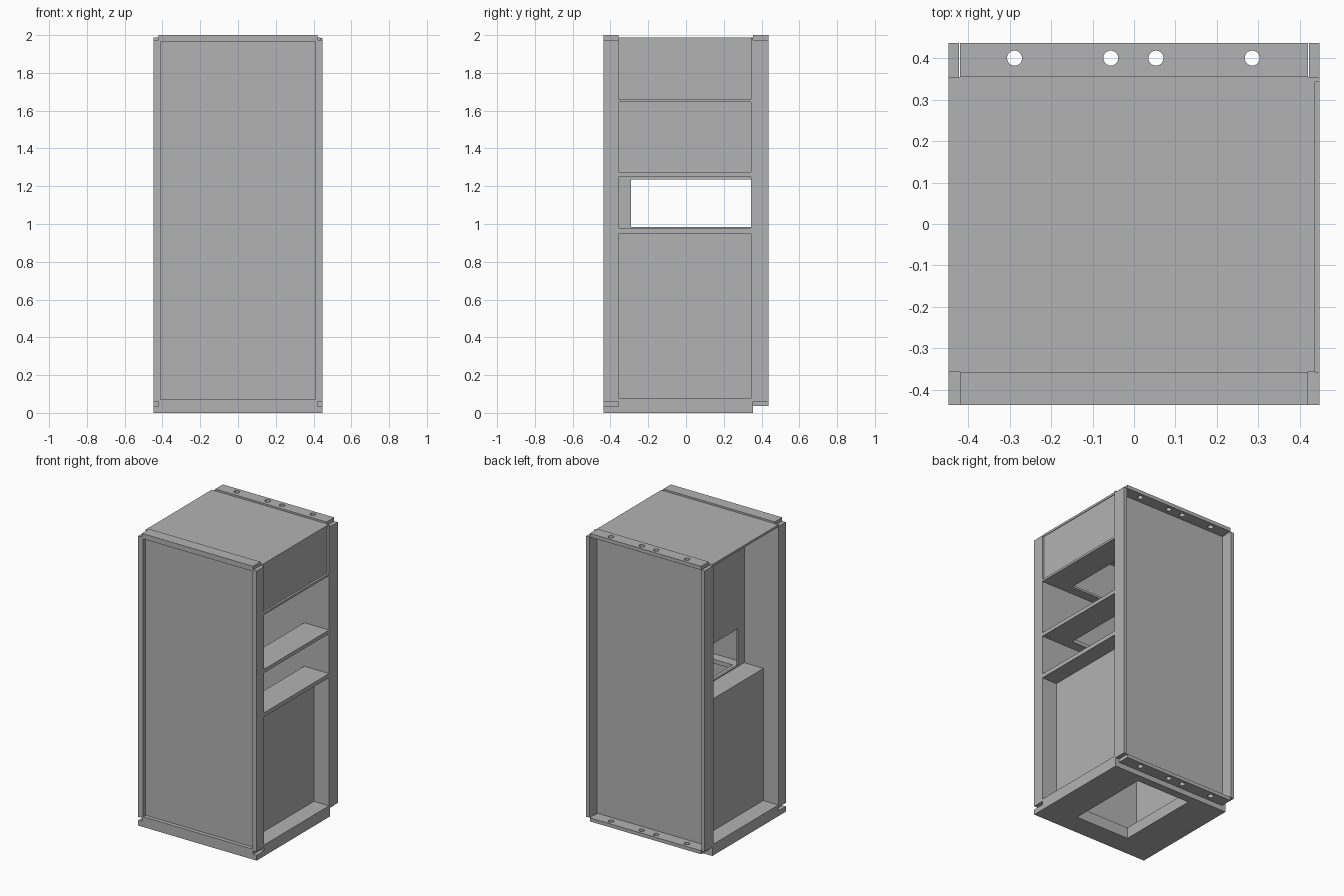
import bpy

cube = bpy.data.objects.get("Cube")
if cube:
    bpy.data.objects.remove(cube, do_unlink=True)

grey = bpy.data.materials.new("plain grey")
grey.use_nodes = True
colour = (0.45, 0.45, 0.45, 1)
grey.diffuse_color = colour
for node in grey.node_tree.nodes:
    if node.type == 'BSDF_PRINCIPLED':
        node.inputs["Base Color"].default_value = colour


def box(name, x, y, z):
    """Box from three (low, high) ranges."""
    bpy.ops.mesh.primitive_cube_add(size=1)
    ob = bpy.context.object
    ob.name = name
    ob.location = [sum(r) / 2 for r in (x, y, z)]
    ob.scale = [r[1] - r[0] for r in (x, y, z)]
    bpy.ops.object.transform_apply(location=True, rotation=False, scale=True)
    ob.data.materials.append(grey)
    return ob


def cut(ob, cutter):
    """Subtract the cutter from the part, then discard it."""
    mod = ob.modifiers.new("cut", 'BOOLEAN')
    mod.operation = 'DIFFERENCE'
    mod.solver = 'EXACT'
    mod.object = cutter
    bpy.ops.object.select_all(action='DESELECT')
    bpy.context.view_layer.objects.active = ob
    ob.select_set(True)
    bpy.ops.object.modifier_apply(modifier=mod.name)
    bpy.data.objects.remove(cutter, do_unlink=True)


HALF = 0.447                  # half width
FRONT, BACK = -0.437, 0.437   # outer faces
IN_F, IN_B = -0.357, 0.355    # inner faces of front and back
DUCT_X, DUCT_Y = -0.19, -0.29
inside = (IN_F, IN_B)
rail_x = (-0.42, 0.42)

# Base: full plate, narrower front step, floor
base = box("base_plate", (-HALF, HALF), (FRONT, IN_B), (0, 0.036))
floor = box("floor", (-HALF, HALF), inside, (0.036, 0.076))
box("front_bottom_rail", rail_x, (FRONT, IN_F), (0.036, 0.06))
box("front_sill", (-HALF, HALF), (FRONT, IN_F), (0.06, 0.07))
for part in (base, floor):
    cut(part, box("cutter", (DUCT_X, 0.22), (DUCT_Y, 0.3), (-0.1, 0.2)))

# Front and back panels
box("front_panel", (-0.42, 0.42), (-0.41, IN_F), (0.07, 1.975))
box("back_panel", (-HALF, HALF), (IN_B - 0.012, IN_B), (0.036, 1.985))

# Corner posts
for side, s in (("left", 1), ("right", -1)):
    fx = sorted((s * 0.41, s * HALF))
    bx = sorted((s * 0.422, s * HALF))
    box(side + "_front_post", fx, (FRONT, IN_F), (0.06, 1.975))
    box(side + "_back_post", bx, (IN_B, BACK), (0.06, 1.975))

# Top rails and drilled back rails
box("front_top_rail", rail_x, (FRONT, IN_F), (1.965, 2))
for name, z in (("back_top_rail", (1.975, 2)), ("back_bottom_rail", (0.036, 0.06))):
    rail = box(name, rail_x, (IN_B, BACK), z)
    for x in (-0.288, -0.056, 0.053, 0.285):
        bpy.ops.mesh.primitive_cylinder_add(vertices=32, radius=0.018, depth=0.2,
                                            location=(x, 0.4, sum(z) / 2))
        cut(rail, bpy.context.object)

# Roof
box("roof", (-HALF, 0.437), inside, (1.973, 1.988))

# Shelves, each open toward the back around the duct
for name, x0, z in (("lower_shelf", -0.335, (0.95, 0.978)),
                    ("middle_shelf", DUCT_X, (1.25, 1.275)),
                    ("upper_shelf", DUCT_X, (1.645, 1.66))):
    shelf = box(name, (x0, HALF), (IN_F, IN_B - 0.012), z)
    cut(shelf, box("cutter", (-0.15, 0.26), (DUCT_Y, 0.6), (z[0] - 0.1, z[1] + 0.1)))

# Lower side walls, set in from the posts
for side, s in (("left", 1), ("right", -1)):
    wx = sorted((s * 0.32, s * 0.333))
    box(side + "_lower_wall", wx, inside, (0.076, 0.95))

# Upper right wall with its wide opening
wall = box("upper_right_wall", (DUCT_X, DUCT_X + 0.013), inside, (0.978, 1.973))
cut(wall, box("cutter", (-0.4, 0), (DUCT_Y, IN_B - 0.012), (0.985, 1.235)))

# Closed panel at the top of the left side
box("upper_left_panel", (0.42, 0.433), inside, (1.66, 1.973))
